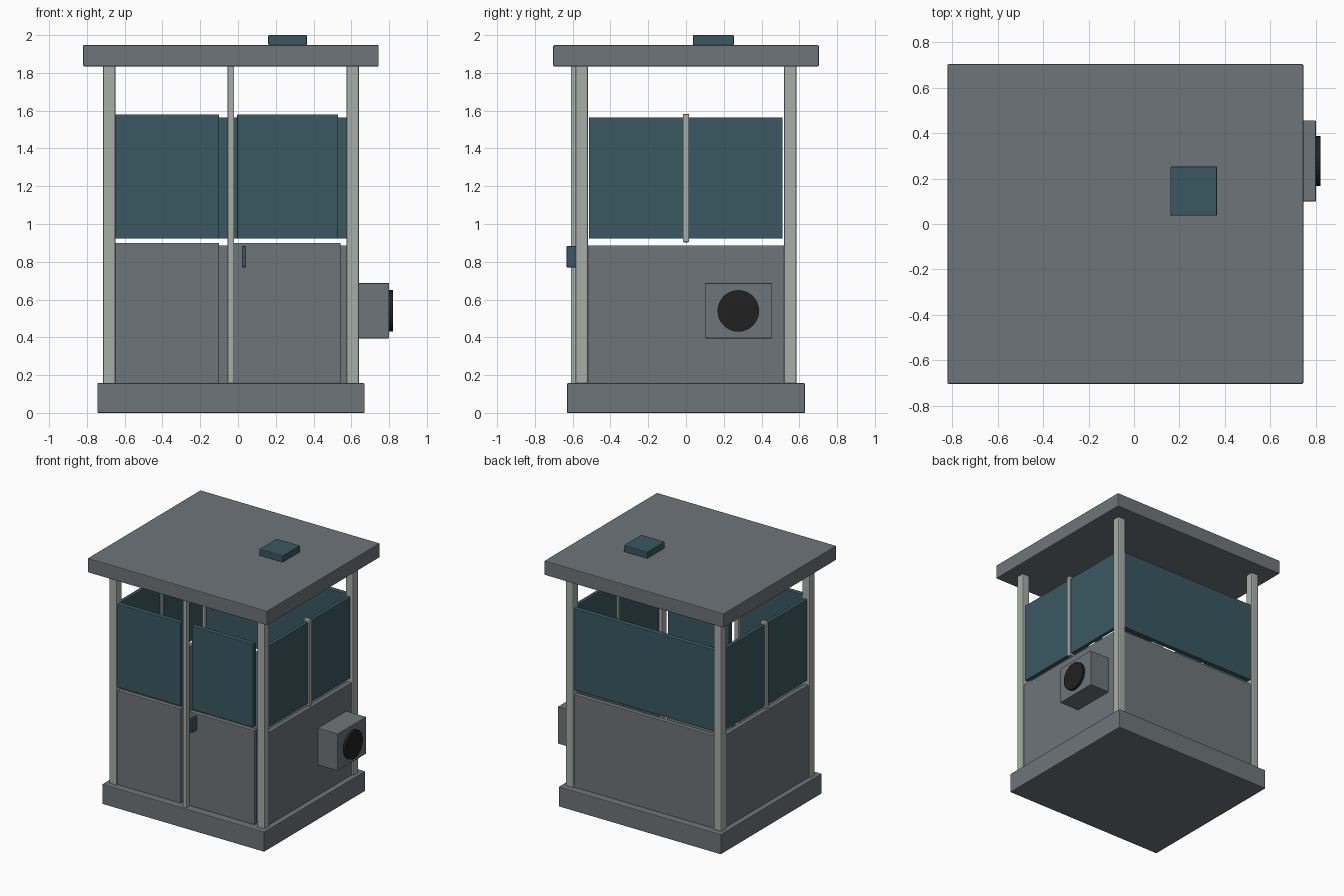
import bpy, bmesh, math
from mathutils import Matrix

if "Cube" in bpy.data.objects:
    bpy.data.objects.remove(bpy.data.objects["Cube"])


def material(name, rgb):
    m = bpy.data.materials.new(name)
    m.diffuse_color = (*rgb, 1)
    m.use_nodes = True
    m.node_tree.nodes["Principled BSDF"].inputs["Base Color"].default_value = m.diffuse_color
    return m


GREY = material("slate_grey", (0.155, 0.178, 0.194))
TEAL = material("tinted_teal", (0.042, 0.098, 0.120))
FRAME = material("pale_frame", (0.39, 0.42, 0.39))
BLACK = material("fan_black", (0.015, 0.015, 0.015))


def add_object(name, bm, mat, bevel):
    me = bpy.data.meshes.new(name)
    bm.to_mesh(me)
    bm.free()
    me.materials.append(mat)
    ob = bpy.data.objects.new(name, me)
    bpy.context.collection.objects.link(ob)
    if bevel:
        mod = ob.modifiers.new("edge_bevel", 'BEVEL')
        mod.width = bevel
        mod.segments = 2
        mod.limit_method = 'ANGLE'
    return ob


def box(name, x, y, z, mat, bevel=0.005):
    """Box from (min, max) pairs."""
    bm = bmesh.new()
    bmesh.ops.create_cube(bm, size=1)
    for v in bm.verts:
        for i, r in enumerate((x, y, z)):
            v.co[i] = r[0] if v.co[i] < 0 else r[1]
    return add_object(name, bm, mat, bevel)


CX = -0.0375  # centre line of the booth

# Base, roof and roof hatch
box("base", (-0.745, 0.67), (-0.63, 0.63), (0, 0.157), GREY)
box("roof", (-0.82, 0.745), (-0.703, 0.703), (1.835, 1.947), GREY)
box("roof_hatch", (0.16, 0.365), (0.037, 0.253), (1.947, 2.0), TEAL)

# Corner posts
for sx, a in ((-1, "left"), (1, "right")):
    for sy, b in ((-1, "front"), (1, "back")):
        px, py = CX + sx * 0.645, sy * 0.552
        box(f"{b}_{a}_post", (px - 0.033, px + 0.033), (py - 0.032, py + 0.032),
            (0.15, 1.84), FRAME, 0.008)

# Front: fixed panel, door, and the post between them
FY = (-0.572, -0.532)
box("front_left_panel", (-0.655, -0.10), FY, (0.15, 0.90), GREY)
box("door_panel", (-0.03, 0.543), FY, (0.157, 0.90), GREY)
box("front_left_window", (-0.655, -0.10), FY, (0.922, 1.58), TEAL)
box("door_window", (-0.005, 0.53), FY, (0.922, 1.58), TEAL)
box("door_post", (-0.055, -0.02), (-0.61, -0.575), (0.15, 1.84), FRAME)
box("door_handle", (0.021, 0.043), (-0.632, -0.565), (0.77, 0.883), TEAL)

# Back wall and window
BY = (0.532, 0.572)
box("back_panel", (-0.66, 0.585), BY, (0.15, 0.887), GREY)
box("back_window", (-0.655, 0.58), BY, (0.922, 1.565), TEAL)

# Side walls, windows and window bars
for s, a in ((-1, "left"), (1, "right")):
    def xs(lo, hi):
        return tuple(sorted((CX + s * lo, CX + s * hi)))
    box(f"{a}_panel", xs(0.628, 0.666), (-0.53, 0.53), (0.15, 0.887), GREY)
    box(f"{a}_window", xs(0.63, 0.66), (-0.514, 0.512), (0.922, 1.565), TEAL)
    box(f"{a}_window_bar", xs(0.62, 0.674), (-0.017, 0.017), (0.903, 1.583), FRAME, 0.007)

# Cooling unit with a round fan on the right wall
box("cooling_unit", (0.62, 0.80), (0.10, 0.455), (0.395, 0.687), GREY, 0.003)
bm = bmesh.new()
bmesh.ops.create_cone(bm, cap_ends=True, segments=32, radius1=0.11, radius2=0.11, depth=0.03,
                      matrix=Matrix.Translation((0.805, 0.277, 0.54)) @ Matrix.Rotation(math.pi / 2, 4, 'Y'))
add_object("cooling_fan", bm, BLACK, 0)
